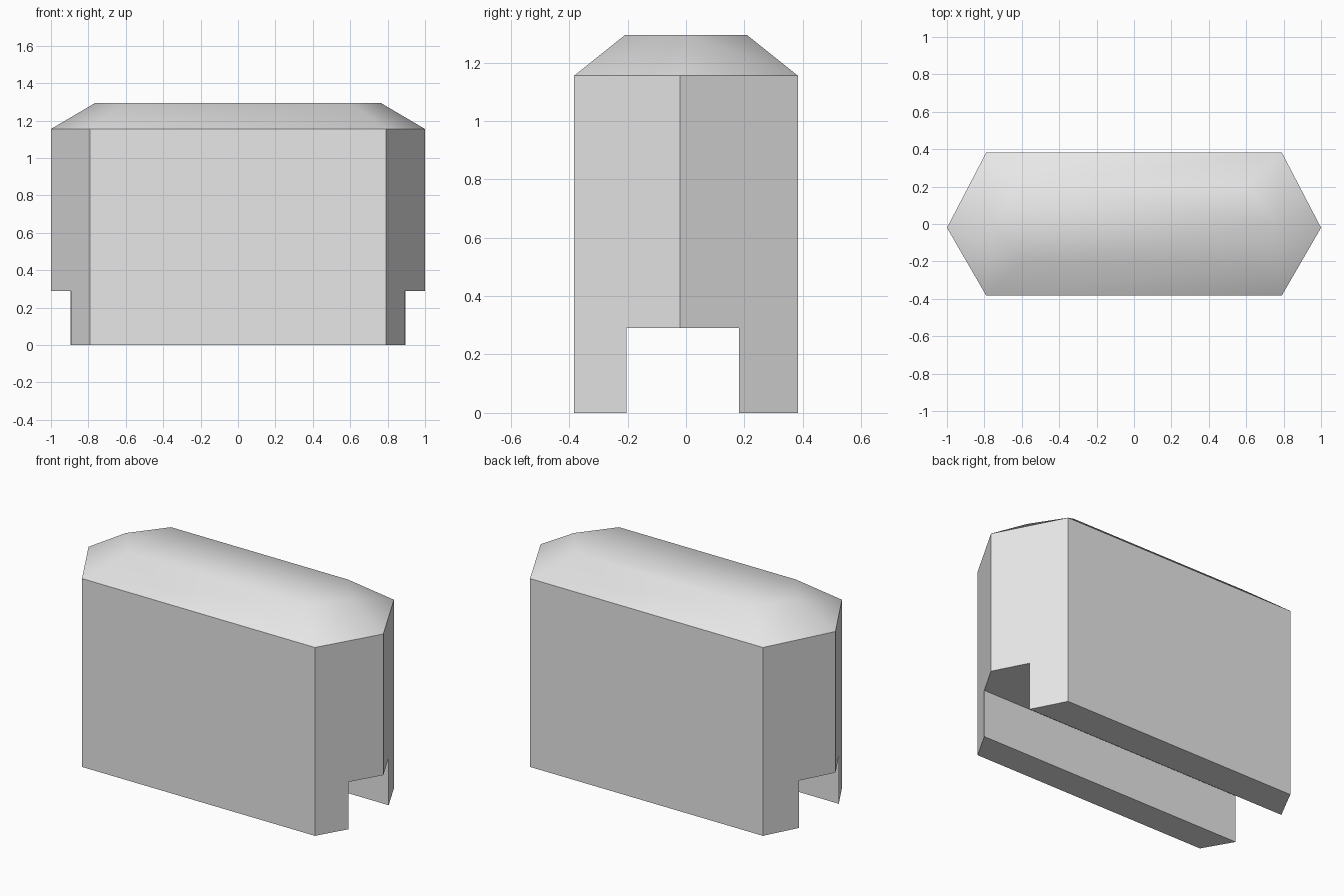
import bpy, bmesh
from math import radians

cube = bpy.data.objects.get("Cube")
if cube:
    bpy.data.objects.remove(cube, do_unlink=True)

grey = bpy.data.materials.new("light_grey")
grey.use_nodes = True
colour = (0.8, 0.8, 0.8, 1)
grey.diffuse_color = colour
grey.node_tree.nodes["Principled BSDF"].inputs["Base Color"].default_value = colour

SHOULDER, TOP = 1.155, 1.295


def hexagon(bm, tip_x, tip_y, corner_x, corner_y, z):
    """Ring of six vertices, pointed at both x ends."""
    points = [(tip_x, tip_y), (corner_x, corner_y), (-corner_x, corner_y),
              (-tip_x, tip_y), (-corner_x, -corner_y), (corner_x, -corner_y)]
    return [bm.verts.new((x, y, z)) for x, y in points]


# Hexagonal block with a chamfered cap
bm = bmesh.new()
base = hexagon(bm, 1, -0.02, 0.79, 0.383, 0)
rim = hexagon(bm, 1, -0.02, 0.79, 0.383, SHOULDER)
crown = hexagon(bm, 0.762, 0, 0.6, 0.208, TOP)
bm.faces.new(base[::-1])
bm.faces.new(crown)
for i in range(6):
    j = (i + 1) % 6
    bm.faces.new((base[i], base[j], rim[j], rim[i]))
    if i in (1, 4):  # long slopes
        bm.faces.new((rim[i], rim[j], crown[j], crown[i]))
    else:  # end slopes, folded from the rim corner to the crown tip
        tip, corner = (i, j) if i in (0, 3) else (j, i)
        for tri in ((rim[corner], rim[tip], crown[tip]),
                    (rim[corner], crown[tip], crown[corner])):
            bm.faces.new(tri)
bmesh.ops.recalc_face_normals(bm, faces=bm.faces)
mesh = bpy.data.meshes.new("chamfered_block")
bm.to_mesh(mesh)
bm.free()
mesh.materials.append(grey)
block = bpy.data.objects.new("chamfered_block", mesh)
bpy.context.collection.objects.link(block)

# Channel along the underside
bpy.ops.mesh.primitive_cube_add(size=1, location=(0, -0.011, 0.045))
cutter = bpy.context.object
cutter.name = "channel_cutter"
cutter.scale = (3, 0.386, 0.49)
cutter.hide_render = True
cutter.data.materials.append(grey)
bpy.context.view_layer.update()

channel = block.modifiers.new("channel", 'BOOLEAN')
channel.operation = 'DIFFERENCE'
channel.solver = 'EXACT'
channel.object = cutter
bpy.ops.object.select_all(action='DESELECT')
block.select_set(True)
bpy.context.view_layer.objects.active = block
bpy.ops.object.modifier_apply(modifier="channel")
bpy.data.objects.remove(cutter, do_unlink=True)

# Soft folds on the cap, crisp edges elsewhere
bpy.ops.object.shade_smooth_by_angle(angle=radians(35))
